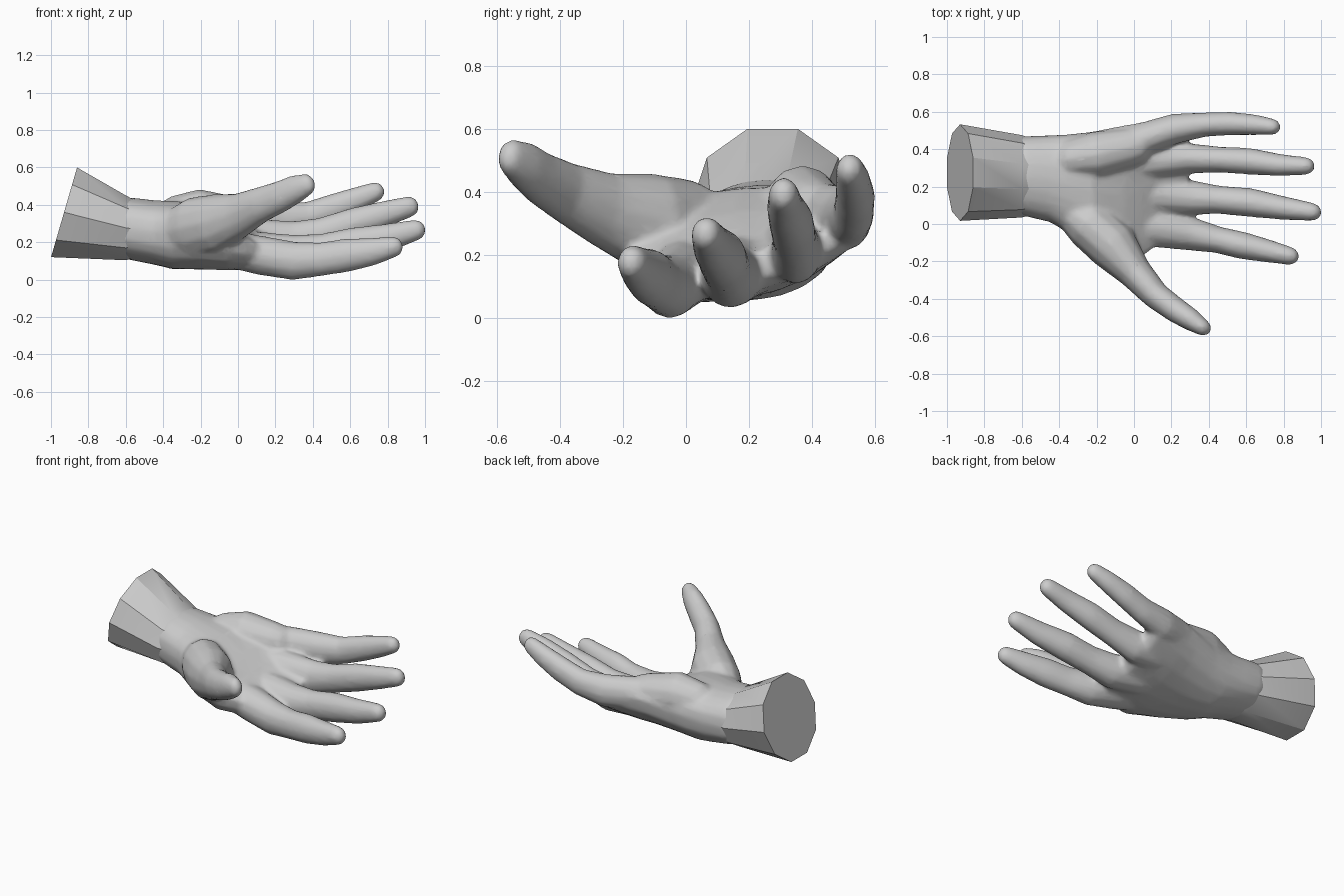
import bpy, bmesh, math
from mathutils import Vector

if "Cube" in bpy.data.objects:
    bpy.data.objects.remove(bpy.data.objects["Cube"], do_unlink=True)

grey = bpy.data.materials.new("plain_grey")
grey.use_nodes = True
grey.diffuse_color = (0.6, 0.6, 0.6, 1)
grey.node_tree.nodes["Principled BSDF"].inputs["Base Color"].default_value = (0.6, 0.6, 0.6, 1)


def loft(bm, rings):
    """Skin a list of point rings and close both ends."""
    loops = [[bm.verts.new(p) for p in ring] for ring in rings]
    n = len(loops[0])
    for a, b in zip(loops, loops[1:]):
        for i in range(n):
            j = (i + 1) % n
            bm.faces.new((a[i], a[j], b[j], b[i]))
    bm.faces.new(loops[0][::-1])
    bm.faces.new(loops[-1])


def digit(bm, path, sides=12, swell=0.006):
    """Tube along (x, y, z, half width, half height) with a rounded tip.
    The swell makes up for the later softening."""
    pts = [Vector(p[:3]) for p in path]
    rings = []

    def ring(c, t, w, h):
        side = t.cross(Vector((0, 0, 1))).normalized()
        up = side.cross(t).normalized()
        rings.append([c + side * w * math.cos(k * math.tau / sides)
                      + up * h * math.sin(k * math.tau / sides) for k in range(sides)])

    for i, p in enumerate(path):
        t = (pts[min(i + 1, len(pts) - 1)] - pts[max(i - 1, 0)]).normalized()
        w, h = p[3] + swell, p[4] + swell
        ring(pts[i], t, w, h)
    for a in (math.radians(30), math.radians(55), math.radians(78)):
        ring(pts[-1] + t * w * 1.1 * math.sin(a), t, w * math.cos(a), h * math.cos(a))
    loft(bm, rings)


def palm_ring(x, y0, z0, y1, z1, up, down, sides=20):
    """Cross-section between two edge points, with its own top and bottom swell."""
    ring = []
    for k in range(sides):
        c, s = math.cos(k * math.tau / sides), math.sin(k * math.tau / sides)
        f = (c + 1) / 2
        swell = up * abs(s) ** 0.8 if s > 0 else -down * abs(s) ** 0.8
        ring.append(Vector((x, y0 + (y1 - y0) * f, z0 + (z1 - z0) * f + swell)))
    return ring


def make_object(name, bm):
    bmesh.ops.recalc_face_normals(bm, faces=bm.faces)
    me = bpy.data.meshes.new(name)
    bm.to_mesh(me)
    bm.free()
    me.materials.append(grey)
    ob = bpy.data.objects.new(name, me)
    bpy.context.collection.objects.link(ob)
    return ob


# Palm and wrist: x, thumb edge y z, outer edge y z, swell up and down
bm = bmesh.new()
loft(bm, [palm_ring(*s) for s in (
    (-0.68, 0.07, 0.28, 0.44, 0.28, 0.145, 0.145),
    (-0.58, 0.04, 0.275, 0.47, 0.275, 0.165, 0.17),
    (-0.45, 0.01, 0.26, 0.475, 0.27, 0.16, 0.185),
    (-0.35, -0.05, 0.25, 0.48, 0.28, 0.155, 0.21),
    (-0.22, -0.14, 0.25, 0.495, 0.30, 0.135, 0.22),
    (-0.05, -0.21, 0.24, 0.53, 0.34, 0.045, 0.235),
    (0.04, -0.18, 0.22, 0.545, 0.34, 0.01, 0.22),
    (0.13, -0.11, 0.17, 0.56, 0.33, 0.00, 0.175),
    (0.25, -0.10, 0.13, 0.565, 0.31, 0.00, 0.13),
    (0.29, -0.05, 0.13, 0.53, 0.30, 0.00, 0.09))])

# Fingers, each starting inside the palm
digit(bm, [(-0.08, 0.0, 0.17, 0.09, 0.09), (0.12, -0.02, 0.13, 0.10, 0.10),
           (0.30, -0.052, 0.10, 0.085, 0.098), (0.45, -0.085, 0.11, 0.066, 0.085),
           (0.58, -0.115, 0.13, 0.068, 0.085), (0.72, -0.145, 0.15, 0.056, 0.070),
           (0.83, -0.17, 0.175, 0.044, 0.052)])
digit(bm, [(-0.08, 0.18, 0.18, 0.09, 0.09), (0.12, 0.16, 0.15, 0.10, 0.10),
           (0.30, 0.14, 0.135, 0.090, 0.10), (0.45, 0.13, 0.155, 0.070, 0.085),
           (0.62, 0.115, 0.19, 0.072, 0.085), (0.80, 0.085, 0.225, 0.058, 0.070),
           (0.95, 0.065, 0.265, 0.044, 0.052)])
digit(bm, [(-0.08, 0.32, 0.24, 0.09, 0.09), (0.12, 0.34, 0.22, 0.09, 0.10),
           (0.30, 0.35, 0.21, 0.076, 0.098), (0.45, 0.345, 0.245, 0.064, 0.082),
           (0.62, 0.335, 0.30, 0.066, 0.080), (0.78, 0.315, 0.35, 0.054, 0.066),
           (0.915, 0.31, 0.39, 0.043, 0.052)])
digit(bm, [(-0.15, 0.40, 0.31, 0.08, 0.09), (0.05, 0.455, 0.32, 0.082, 0.10),
           (0.22, 0.51, 0.315, 0.076, 0.095), (0.38, 0.532, 0.335, 0.060, 0.078),
           (0.52, 0.537, 0.385, 0.058, 0.072), (0.65, 0.53, 0.435, 0.050, 0.060),
           (0.735, 0.52, 0.47, 0.040, 0.048)])

# Thumb with its broad base
digit(bm, [(-0.38, 0.10, 0.25, 0.08, 0.10), (-0.24, 0.0, 0.275, 0.13, 0.16),
           (-0.11, -0.12, 0.30, 0.13, 0.155), (0.01, -0.265, 0.345, 0.085, 0.115),
           (0.12, -0.385, 0.40, 0.068, 0.092), (0.23, -0.465, 0.445, 0.062, 0.080),
           (0.31, -0.515, 0.485, 0.054, 0.072), (0.365, -0.552, 0.508, 0.040, 0.056)])

# Outer heel of the palm
digit(bm, [(-0.46, 0.32, 0.28, 0.06, 0.08), (-0.33, 0.35, 0.325, 0.10, 0.12),
           (-0.20, 0.37, 0.35, 0.12, 0.13), (-0.02, 0.41, 0.34, 0.10, 0.10)])
hand = make_object("hand", bm)

# Fuse the pieces into one skin
fuse = hand.modifiers.new("fuse", 'REMESH')
fuse.mode = 'VOXEL'
fuse.voxel_size = 0.012
fuse.use_smooth_shade = True
soften = hand.modifiers.new("soften", 'SMOOTH')
soften.factor = 0.5
soften.iterations = 14
facets = hand.modifiers.new("facets", 'DECIMATE')
facets.ratio = 0.2

# Ten-sided forearm with a slanted flat end
bm = bmesh.new()
rings = []
for x, y, z, ry, rz, slant in ((-0.93, 0.275, 0.36, 0.258, 0.252, 0.29),
                               (-0.60, 0.255, 0.277, 0.220, 0.182, 0.0),
                               (-0.50, 0.25, 0.265, 0.19, 0.14, 0.0)):
    ring = []
    for k in range(10):
        a = k * math.tau / 10
        dz = rz * math.sin(a)
        ring.append(Vector((x + slant * dz, y + ry * math.cos(a), z + dz)))
    rings.append(ring)
loft(bm, rings)
forearm = make_object("forearm", bm)
bpy.ops.object.select_all(action='DESELECT')
forearm.select_set(True)
bpy.context.view_layer.objects.active = forearm
bpy.ops.object.shade_smooth_by_angle(angle=math.radians(30))
